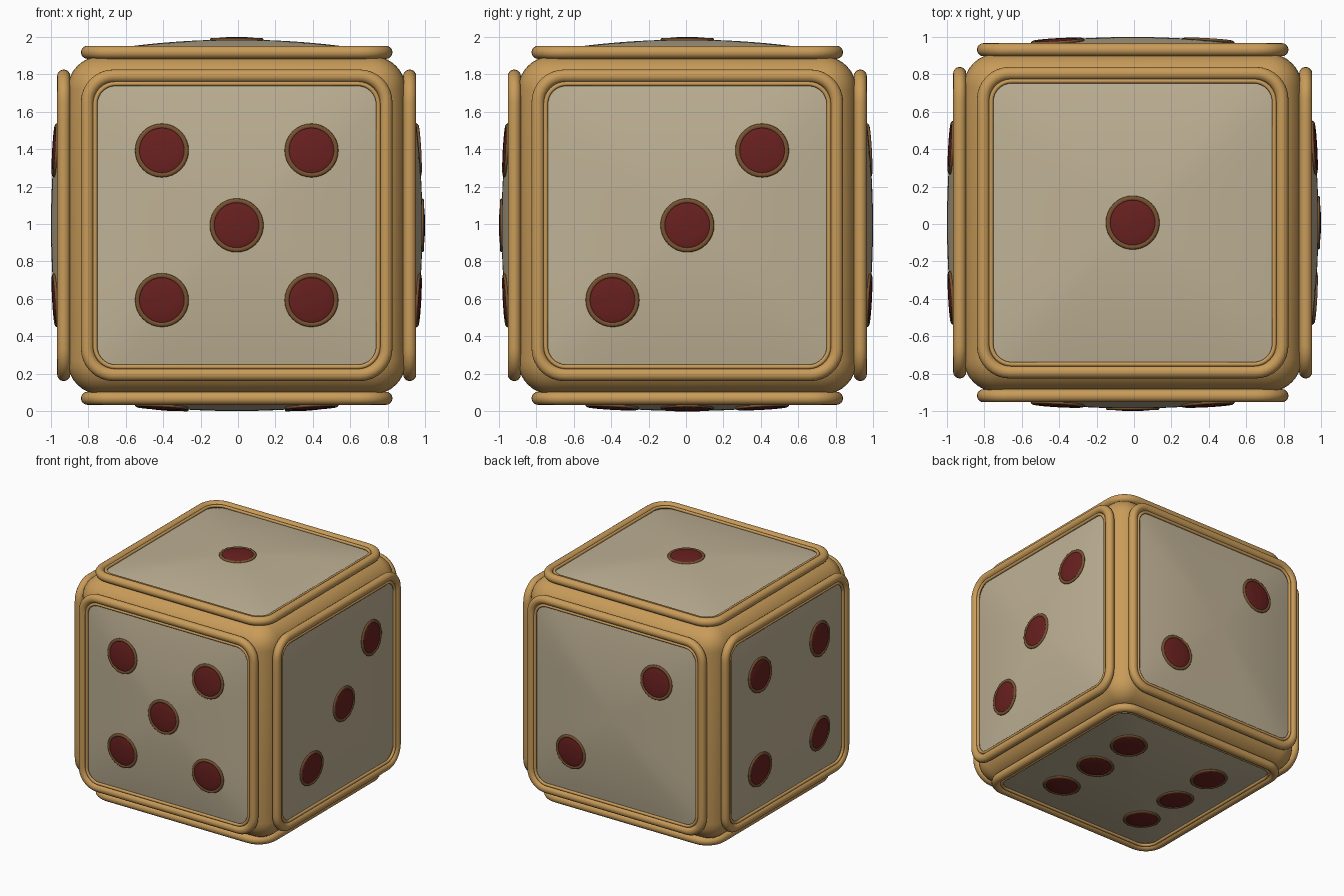
import bpy, bmesh
from math import sin, cos, pi, tau
from mathutils import Matrix, Vector

if "Cube" in bpy.data.objects:
    bpy.data.objects.remove(bpy.data.objects["Cube"])

CENTRE = Vector((-0.007, 0.007, 0.993))


def material(name, rgb):
    m = bpy.data.materials.new(name)
    m.diffuse_color = (*rgb, 1)
    m.use_nodes = True
    m.node_tree.nodes["Principled BSDF"].inputs["Base Color"].default_value = m.diffuse_color
    return m


GOLD = material("gold", (0.58, 0.33, 0.10))
CREAM = material("cream", (0.52, 0.44, 0.30))
RED = material("red", (0.14, 0.015, 0.014))
BROWN = material("brown", (0.19, 0.085, 0.03))


def finish(name, bm, mat, matrix):
    bmesh.ops.recalc_face_normals(bm, faces=bm.faces)
    for f in bm.faces:
        f.smooth = True
    me = bpy.data.meshes.new(name)
    bm.to_mesh(me)
    bm.free()
    me.materials.append(mat)
    ob = bpy.data.objects.new(name, me)
    ob.matrix_world = matrix
    bpy.context.collection.objects.link(ob)
    return ob


def dome(x, y):
    """Height of the pillow-shaped panel above the cube centre."""
    s2 = ((x / 0.757) ** 6 + (y / 0.757) ** 6) ** (1 / 3)
    return 0.93 + 0.063 * (1 - s2)


def outline(half, corner, steps=8):
    """Rounded square, counter-clockwise, with points along the sides too."""
    c, pts = half - corner, []
    for k in range(4):
        rot = Matrix.Rotation(k * pi / 2, 2)
        for i in range(steps + 1):
            a = i / steps * pi / 2
            pts.append(rot @ Vector((c + corner * cos(a), c + corner * sin(a))))
        pts += [rot @ Vector((c - 2 * c * i / 12, half)) for i in range(1, 12)]
    return pts


def loft(loops, closed):
    """Skin between loops of equal length; cap the last one if not closed."""
    bm = bmesh.new()
    rows = [[bm.verts.new(p) for p in loop] for loop in loops]
    n = len(rows[0])
    for k in range(len(rows) if closed else len(rows) - 1):
        a, b = rows[k], rows[(k + 1) % len(rows)]
        for i in range(n):
            j = (i + 1) % n
            bm.faces.new((a[i], a[j], b[j], b[i]))
    if not closed:
        bm.faces.new(rows[-1])
    return bm


def tube(half, corner, z, r):
    """Round bar bent into a rounded square."""
    loops = []
    for i in range(16):
        d, h = r * cos(tau * i / 16), r * sin(tau * i / 16)
        loops.append([(p.x, p.y, z + h) for p in outline(half + d, corner + d)])
    return loft(loops, True)


def circle(r, z):
    return [(r * cos(tau * i / 32), r * sin(tau * i / 32), z) for i in range(32)]


# rounded cube body
bm = bmesh.new()
bmesh.ops.create_cube(bm, size=1.81)
bmesh.ops.bevel(bm, geom=bm.edges[:], offset=0.18, segments=8, profile=0.5,
                affect='EDGES')
finish("body", bm, GOLD, Matrix.Translation(CENTRE))

# pip layouts, in each face's own right/up directions
q = 0.4
diag = [(q, q), (-q, -q)]
four = diag + [(-q, q), (q, -q)]
X, Y, Z = Vector((1, 0, 0)), Vector((0, 1, 0)), Vector((0, 0, 1))
FACES = {
    "front": (X, Z, four + [(0, 0)]),
    "right": (Y, Z, diag + [(0, 0)]),
    "back": (-X, Z, diag),
    "left": (-Y, Z, four),
    "top": (X, Y, [(0, 0)]),
    "bottom": (X, -Y, four + [(q, 0), (-q, 0)]),
}

for side, (r, u, pips) in FACES.items():
    frame = Matrix((r, u, r.cross(u))).transposed().to_4x4()
    frame = Matrix.Translation(CENTRE) @ frame

    # raised frame and thin inner lip
    finish(side + "_frame", tube(0.798, 0.14, 0.925, 0.035), GOLD, frame)
    finish(side + "_lip", tube(0.757, 0.11, 0.937, 0.012), GOLD, frame)

    # pillow panel
    base = outline(0.757, 0.11)
    loops = [[(p.x * s, p.y * s, dome(p.x * s, p.y * s)) for p in base]
             for s in [1 - i / 16 for i in range(16)]]
    finish(side + "_panel", loft(loops, False), CREAM, frame)

    # pips: thin rim and shallow domed button, lying on the panel surface
    for n, (x, y) in enumerate(pips, 1):
        e = 0.01
        normal = Vector(((dome(x - e, y) - dome(x + e, y)) / (2 * e),
                         (dome(x, y - e) - dome(x, y + e)) / (2 * e), 1))
        place = (frame @ Matrix.Translation((x, y, dome(x, y)))
                 @ Z.rotation_difference(normal).to_matrix().to_4x4())
        rim = [circle(0.131 + 0.013 * cos(tau * i / 10),
                      0.009 * sin(tau * i / 10)) for i in range(10)]
        finish(f"{side}_pip_rim_{n}", loft(rim, True), BROWN, place)
        button = [circle(0.127 * cos(a), 0.014 * sin(a))
                  for a in [i / 8 * pi / 2 for i in range(8)]]
        finish(f"{side}_pip_{n}", loft(button, False), RED, place)
